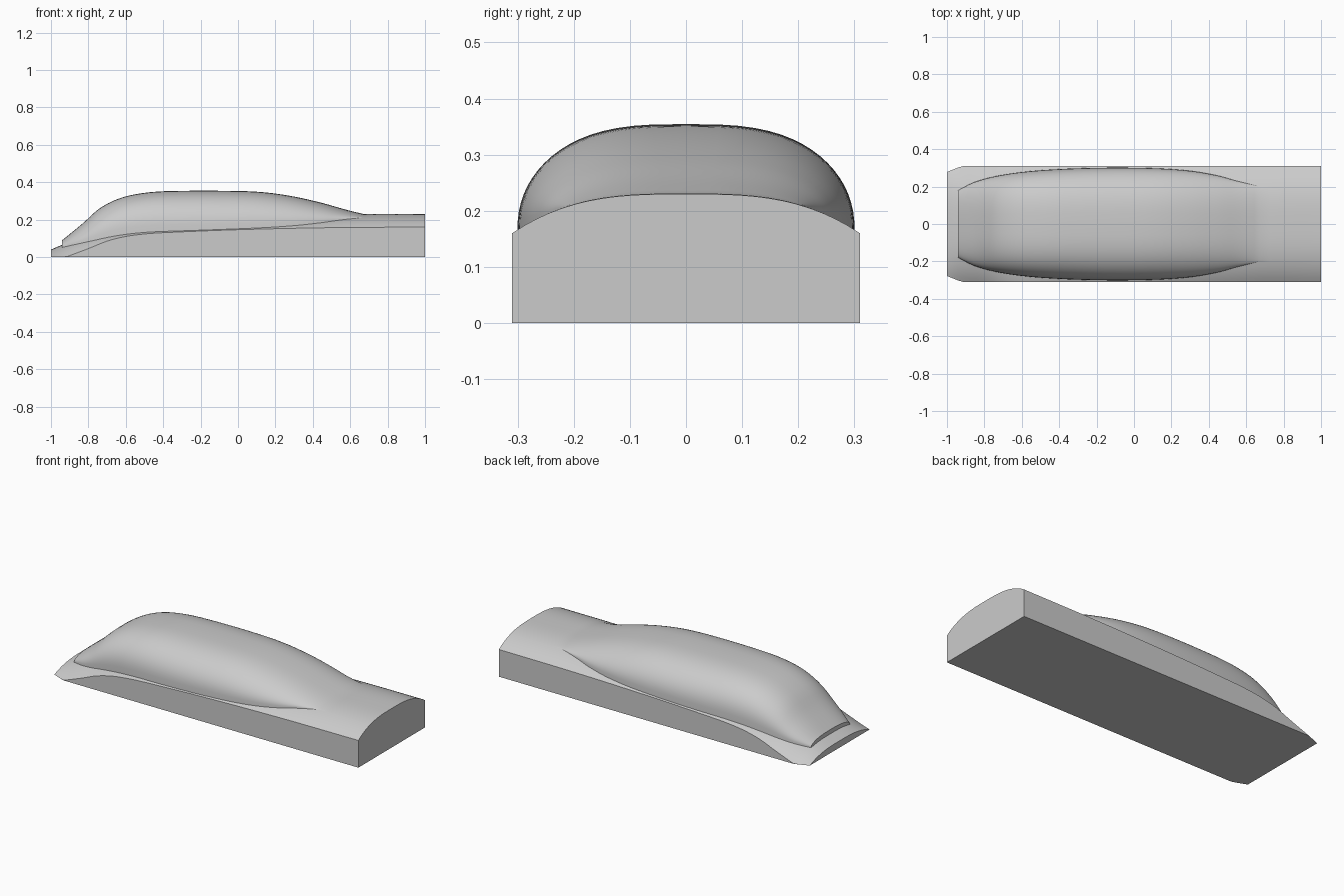
import bpy
import bmesh
from math import sin, cos, pi

default_cube = bpy.data.objects.get("Cube")
if default_cube:
    bpy.data.objects.remove(default_cube, do_unlink=True)

# Lengthwise guide curves as (x, value) pairs
SHOULDER = [(-.92, 0), (-.8, .045), (-.7, .085), (-.6, .11), (-.5, .123), (-.4, .13),
            (0, .146), (.5, .157), (1, .16)]
DECK_CROWN = [(-1, .04), (-.94, .065), (-.8, .115), (-.6, .15), (-.4, .175), (0, .2),
              (.3, .215), (.67, .23), (1, .23)]
CANOPY_TOP = [(-.94, .09), (-.83, .18), (-.74, .26), (-.63, .315), (-.5, .343), (-.35, .353),
              (0, .353), (.15, .345), (.3, .323), (.45, .289), (.57, .255), (.67, .23)]
CANOPY_WIDTH = [(-.94, .18), (-.85, .225), (-.7, .263), (-.5, .287), (-.2, .3), (.1, .298),
                (.3, .284), (.45, .258), (.55, .23), (.67, .2)]
HALF_WIDTH = .31
NOSE_X = -.94
TAIL_X = .67


def sample(curve, x):
    """Smooth cubic interpolation of a guide curve, held constant past its ends."""
    if x <= curve[0][0]:
        return curve[0][1]
    if x >= curve[-1][0]:
        return curve[-1][1]
    i = max(k for k, point in enumerate(curve) if point[0] <= x)

    def slope(k):
        a, b = curve[max(k - 1, 0)], curve[min(k + 1, len(curve) - 1)]
        return (b[1] - a[1]) / (b[0] - a[0])

    (xa, va), (xb, vb) = curve[i], curve[i + 1]
    step = xb - xa
    t = (x - xa) / step
    blend = t * t * (3 - 2 * t)
    return (va + (vb - va) * blend
            + step * t * (1 - t) * ((1 - t) * slope(i) - t * slope(i + 1)))


def half_section(x, with_canopy):
    """Half outline from the floor centre, up the side and over to the crown."""
    shoulder = sample(SHOULDER, x)
    crown = sample(DECK_CROWN, x)
    canopy_width = sample(CANOPY_WIDTH, x)
    half_width = HALF_WIDTH - max(0, -.92 - x) * .4
    rise = max(0, sample(CANOPY_TOP, x) - crown) if with_canopy else 0

    def deck(y):
        return shoulder + (crown - shoulder) * (1 - (y / half_width) ** 3)

    outline = [(0, 0), (half_width, 0)]
    for k in range(5):
        y = half_width + (canopy_width - half_width) * k / 5
        outline.append((y, deck(y)))
    steps = 18
    for k in range(steps):
        angle = pi / 2 * k / steps
        y = canopy_width * cos(angle) ** (2 / 3)
        outline.append((y, deck(y) + rise * sin(angle) ** (2 / 3)))
    outline.append((0, crown + rise))
    return [(x, y, z) for y, z in outline]


def stations(start, end, count):
    return [start + (end - start) * k / count for k in range(count + 1)]


# Stations: plain nose deck, canopy, plain tail deck
sections = [half_section(x, False) for x in stations(-1, NOSE_X, 3)]
sections += [half_section(x, True) for x in stations(NOSE_X, TAIL_X, 60)]
sections += [half_section(x, False) for x in stations(TAIL_X, 1, 6)[1:]]

# Skin the half body and cap both ends
bm = bmesh.new()
rows = [[bm.verts.new(point) for point in section] for section in sections]
for row, following in zip(rows, rows[1:]):
    for k in range(len(row) - 1):
        bm.faces.new((row[k], row[k + 1], following[k + 1], following[k]))
bm.faces.new(rows[0])
bm.faces.new(rows[-1])
bmesh.ops.remove_doubles(bm, verts=bm.verts, dist=.0001)
bmesh.ops.recalc_face_normals(bm, faces=bm.faces)
# The floor must face down
bm.faces.ensure_lookup_table()
floor = min(bm.faces, key=lambda f: f.calc_center_median().z)
if floor.normal.z > 0:
    bmesh.ops.reverse_faces(bm, faces=bm.faces)
mesh = bpy.data.meshes.new("car_body")
bm.to_mesh(mesh)
bm.free()
body = bpy.data.objects.new("car_body", mesh)
bpy.context.collection.objects.link(body)

# Mirror the half across the centre line
bpy.context.view_layer.objects.active = body
body.select_set(True)
mirror = body.modifiers.new("Mirror", "MIRROR")
mirror.use_axis = (False, True, False)
mirror.use_clip = True
bpy.ops.object.modifier_apply(modifier=mirror.name)
bpy.ops.object.shade_smooth_by_angle(angle=pi / 6)

# Plain grey finish
grey = bpy.data.materials.new("plain grey")
grey.use_nodes = True
colour = (.6, .6, .6, 1)
grey.diffuse_color = colour
grey.node_tree.nodes["Principled BSDF"].inputs["Base Color"].default_value = colour
body.data.materials.append(grey)
